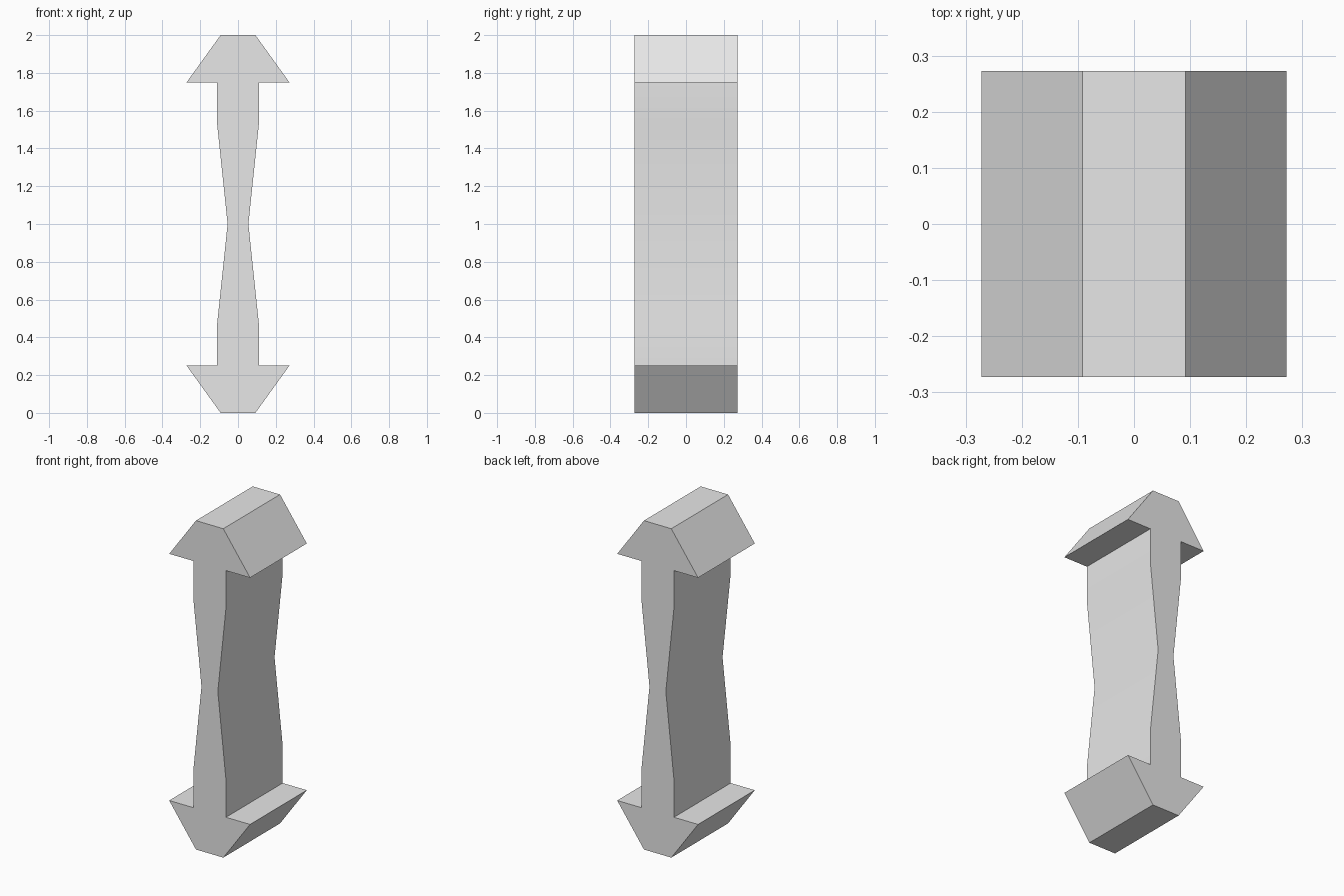
import bpy
import bmesh

cube = bpy.data.objects.get("Cube")
if cube:
    bpy.data.objects.remove(cube, do_unlink=True)

DEPTH = 0.545

# Plain grey material
grey = bpy.data.materials.new("light_grey")
grey.use_nodes = True
colour = (0.8, 0.8, 0.8, 1.0)
grey.diffuse_color = colour
grey.node_tree.nodes["Principled BSDF"].inputs["Base Color"].default_value = colour

# Upper right quarter of the outline, from waist to top: (x, height above middle)
quarter = [(0.055, 0), (0.11, 0.525), (0.11, 0.75), (0.272, 0.75), (0.092, 1)]

# Mirror the quarter to the lower half, then to the other side
right_side = [(x, -h) for x, h in reversed(quarter[1:])] + quarter
outline = right_side + [(-x, h) for x, h in reversed(right_side)]

# Extrude the outline from front to back
bm = bmesh.new()
front = bm.faces.new([bm.verts.new((x, -DEPTH / 2, 1 + h)) for x, h in outline])
result = bmesh.ops.extrude_face_region(bm, geom=[front], use_keep_orig=True)
back_verts = [g for g in result["geom"] if isinstance(g, bmesh.types.BMVert)]
bmesh.ops.translate(bm, vec=(0, DEPTH, 0), verts=back_verts)
bmesh.ops.recalc_face_normals(bm, faces=bm.faces)

mesh = bpy.data.meshes.new("double_headed_strut")
bm.to_mesh(mesh)
bm.free()
mesh.materials.append(grey)

strut = bpy.data.objects.new("double_headed_strut", mesh)
bpy.context.collection.objects.link(strut)

# Soften the shallow bends of the web, keep the other edges sharp
bpy.ops.object.select_all(action="DESELECT")
strut.select_set(True)
bpy.context.view_layer.objects.active = strut
bpy.ops.object.shade_smooth_by_angle(angle=0.52)
